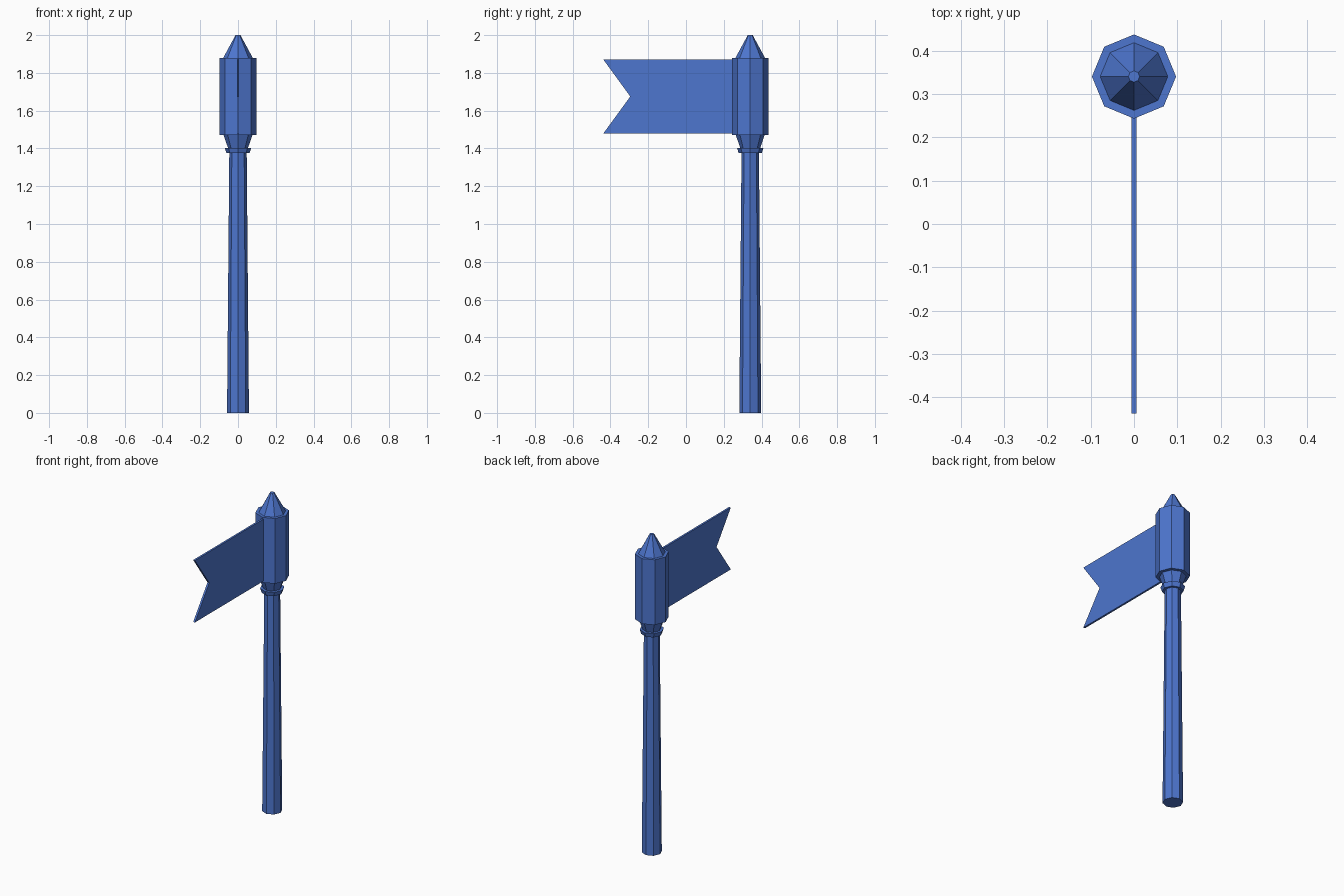
import bpy, bmesh
from math import cos, sin, pi

cube = bpy.data.objects.get("Cube")
if cube:
    bpy.data.objects.remove(cube)

SIDES = 8
POLE_Y = 0.34

blue = bpy.data.materials.new("blue")
blue.use_nodes = True
blue.diffuse_color = (0.075, 0.18, 0.62, 1)
blue.node_tree.nodes["Principled BSDF"].inputs["Base Color"].default_value = blue.diffuse_color


def finish(name, bm):
    bmesh.ops.recalc_face_normals(bm, faces=bm.faces)
    mesh = bpy.data.meshes.new(name)
    bm.to_mesh(mesh)
    bm.free()
    mesh.materials.append(blue)
    obj = bpy.data.objects.new(name, mesh)
    bpy.context.collection.objects.link(obj)
    return obj


def lathe(name, profile):
    """Capped eight-sided turning from (radius, height) pairs, corners on the axes."""
    bm = bmesh.new()
    rings = []
    for r, z in profile:
        rings.append([bm.verts.new((r * cos(2 * pi * i / SIDES),
                                    POLE_Y + r * sin(2 * pi * i / SIDES), z))
                      for i in range(SIDES)])
    for low, high in zip(rings, rings[1:]):
        for i in range(SIDES):
            j = (i + 1) % SIDES
            bm.faces.new((low[i], low[j], high[j], high[i]))
    bm.faces.new(rings[0])
    bm.faces.new(rings[-1])
    return finish(name, bm)


# Tapered post, with the turned parts stacked above it
lathe("pole", [(0.058, 0), (0.046, 1.39)])
lathe("collar", [(0.061, 1.375), (0.07, 1.403)])
lathe("neck", [(0.052, 1.4), (0.076, 1.47)])
lathe("head", [(0.097, 1.47), (0.097, 1.88)])
lathe("pointed_cap", [(0.078, 1.88), (0.013, 2.0)])

# Thin swallow-tailed board reaching forward from the head
outline = [(POLE_Y - 0.08, 1.48), (POLE_Y - 0.08, 1.87),
           (-0.437, 1.87), (-0.295, 1.675), (-0.437, 1.48)]
bm = bmesh.new()
face = bm.faces.new([bm.verts.new((-0.006, y, z)) for y, z in outline])
extruded = bmesh.ops.extrude_face_region(bm, geom=[face])
moved = [v for v in extruded["geom"] if isinstance(v, bmesh.types.BMVert)]
bmesh.ops.translate(bm, verts=moved, vec=(0.012, 0, 0))
finish("sign_board", bm)
